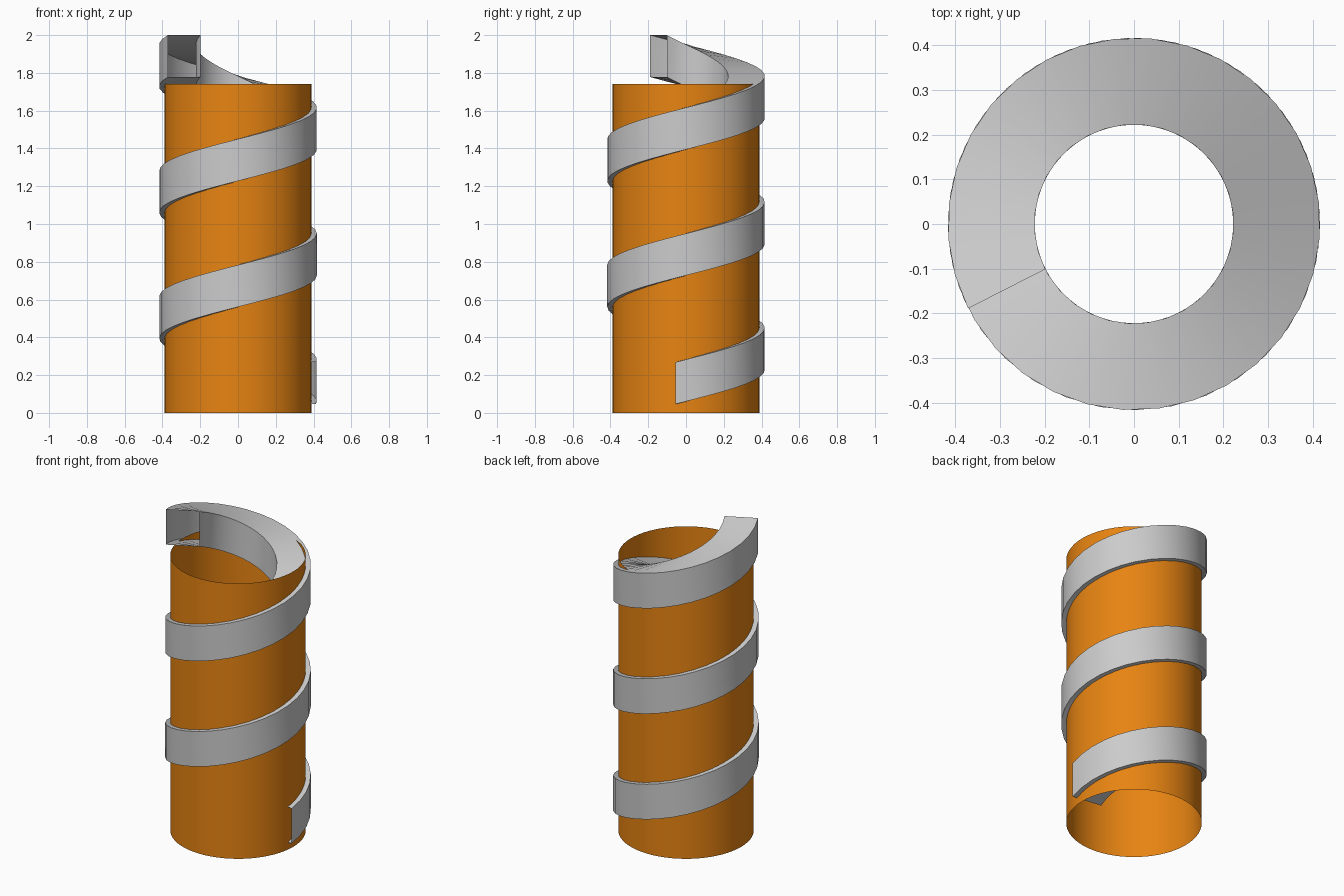
import bpy
from math import sin, cos, radians

if "Cube" in bpy.data.objects:
    bpy.data.objects.remove(bpy.data.objects["Cube"])


def make_object(name, verts, faces):
    mesh = bpy.data.meshes.new(name)
    mesh.from_pydata(verts, [], faces)
    ob = bpy.data.objects.new(name, mesh)
    bpy.context.collection.objects.link(ob)
    bpy.ops.object.select_all(action='DESELECT')
    ob.select_set(True)
    bpy.context.view_layer.objects.active = ob
    bpy.ops.object.shade_smooth_by_angle(angle=radians(35))
    return ob


# Open-ended orange tube
R, H, N = 0.388, 1.74, 64
verts = [(R * cos(radians(360 * i / N)), R * sin(radians(360 * i / N)), z)
         for z in (0, H) for i in range(N)]
faces = [(i, (i + 1) % N, N + (i + 1) % N, N + i) for i in range(N)]
tube = make_object("tube", verts, faces)
orange = bpy.data.materials.new("orange")
orange.diffuse_color = (0.8, 0.23, 0.006, 1)
orange.use_nodes = True
orange.node_tree.nodes["Principled BSDF"].inputs["Base Color"].default_value = orange.diffuse_color
tube.data.materials.append(orange)

# Hollow rectangular spiral band: profile of (radius, height), swept upwards
profile = [(0.223, 0), (0.417, 0), (0.417, 0.222), (0.223, 0.222)]
start, end, z0, z1, steps = -7.5, 927, 0.047, 1.778, 84
verts, faces = [], []
for s in range(steps + 1):
    t = s / steps
    a = radians(start + (end - start) * t)
    z = z0 + (z1 - z0) * t
    verts += [(r * cos(a), r * sin(a), z + h) for r, h in profile]
for s in range(steps):
    for k in range(4):
        a, b = 4 * s + k, 4 * s + (k + 1) % 4
        faces.append((a, a + 4, b + 4, b))
make_object("spiral_band", verts, faces)
